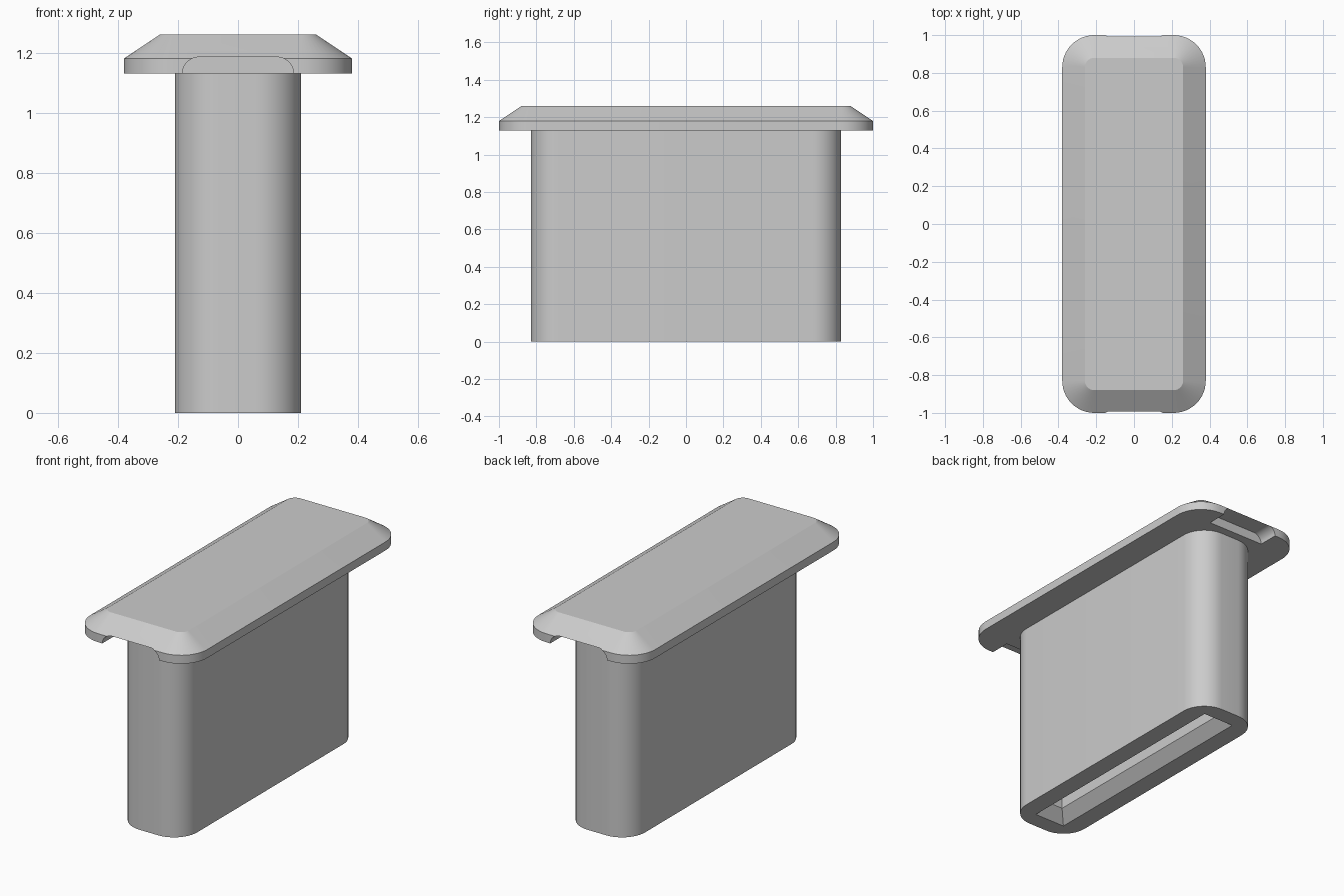
import bpy, bmesh, math

cube = bpy.data.objects.get("Cube")
if cube:
    bpy.data.objects.remove(cube, do_unlink=True)

grey = bpy.data.materials.new("light grey")
grey.use_nodes = True
colour = (0.6, 0.6, 0.6, 1)
grey.diffuse_color = colour
grey.node_tree.nodes["Principled BSDF"].inputs["Base Color"].default_value = colour


def rounded_rect(hx, hy, r, steps=12):
    """Outline of a rectangle with rounded corners, counter-clockwise."""
    if r == 0:
        return [(hx, hy), (-hx, hy), (-hx, -hy), (hx, -hy)]
    points = []
    for k, (sx, sy) in enumerate([(1, 1), (-1, 1), (-1, -1), (1, -1)]):
        for i in range(steps + 1):
            a = math.pi / 2 * (k + i / steps)
            points.append((sx * (hx - r) + r * math.cos(a),
                           sy * (hy - r) + r * math.sin(a)))
    return points


def loft(name, sections):
    """Closed solid through matching loops of 3D points."""
    bm = bmesh.new()
    loops = [[bm.verts.new(p) for p in s] for s in sections]
    n = len(loops[0])
    for low, high in zip(loops, loops[1:]):
        for i in range(n):
            j = (i + 1) % n
            bm.faces.new((low[i], low[j], high[j], high[i]))
    bm.faces.new(loops[0][::-1])
    bm.faces.new(loops[-1])
    bmesh.ops.recalc_face_normals(bm, faces=bm.faces)
    mesh = bpy.data.meshes.new(name)
    bm.to_mesh(mesh)
    bm.free()
    mesh.materials.append(grey)
    obj = bpy.data.objects.new(name, mesh)
    bpy.context.collection.objects.link(obj)
    return obj


def stack(name, levels):
    """Loft of rounded rectangles, each (half x, half y, radius, z)."""
    return loft(name, [[(x, y, z) for x, y in rounded_rect(hx, hy, r)]
                       for hx, hy, r, z in levels])


def cut(target, cutter):
    mod = target.modifiers.new("cut", "BOOLEAN")
    mod.operation = "DIFFERENCE"
    mod.solver = "EXACT"
    mod.object = cutter
    bpy.context.view_layer.objects.active = target
    bpy.ops.object.modifier_apply(modifier=mod.name)
    bpy.data.objects.remove(cutter, do_unlink=True)


# Cap: short upright rim, then a sloped edge up to the flat top
cap = stack("cap", [(0.38, 1.0, 0.17, 1.13), (0.38, 1.0, 0.17, 1.18),
                    (0.26, 0.88, 0.05, 1.26)])

# Finger notch under each end of the cap
half, top, r = 0.185, 1.185, 0.055
arc = [math.pi / 2 * i / 8 for i in range(9)]
right = [(half - r + r * math.cos(a), top - r + r * math.sin(a)) for a in arc]
outline = [(half, 1.0)] + right + [(-x, z) for x, z in right[::-1]] + [(-half, 1.0)]
for side in (-1, 1):
    cut(cap, loft("notch_cutter", [[(x, side * y, z) for x, z in outline]
                                   for y in (0.88, 1.1)]))

# Plug body with a hollow whose mouth narrows inwards
body = stack("plug_body", [(0.21, 0.83, 0.15, 0), (0.21, 0.83, 0.15, 1.14)])
cut(body, stack("hollow_cutter", [(0.10, 0.73, 0, -0.05), (0.10, 0.73, 0, 0),
                                  (0.04, 0.67, 0, 0.065), (0.04, 0.67, 0, 1.0)]))

# Smooth rounded corners, crisp edges
bpy.ops.object.select_all(action="DESELECT")
for obj in (cap, body):
    obj.select_set(True)
bpy.context.view_layer.objects.active = cap
bpy.ops.object.shade_smooth_by_angle(angle=math.radians(25))
